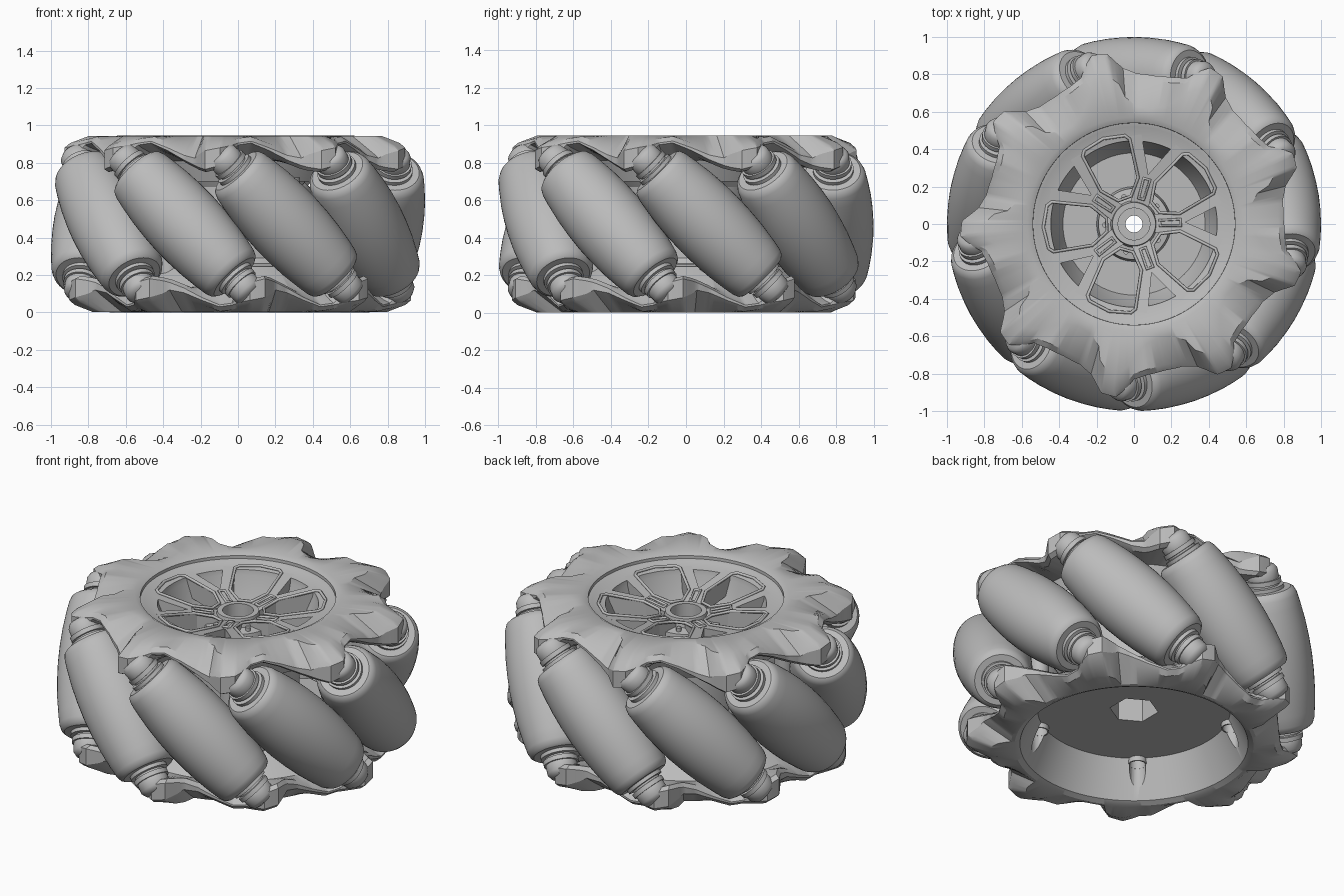
import bpy, bmesh, math
from mathutils import Matrix, Vector

cube = bpy.data.objects.get("Cube")
if cube:
    bpy.data.objects.remove(cube, do_unlink=True)

GREY = (0.5, 0.5, 0.5, 1)
mat = bpy.data.materials.new("plain grey")
mat.use_nodes = True
mat.diffuse_color = GREY
mat.node_tree.nodes["Principled BSDF"].inputs["Base Color"].default_value = GREY

COUNT = 9                 # rollers around the wheel
FIRST = -71               # angle of the first roller
LOBE = -98                # angle of the first upper lobe
MID = 0.4725              # half of the wheel height
RADIUS = 0.79             # distance of roller axes from the centre
SPOKES = [74 + 72 * k for k in range(5)]


def polar(r, deg, z=0.0):
    a = math.radians(deg)
    return Vector((r * math.cos(a), r * math.sin(a), z))


def dish(r):
    """Height of the shallow bowl that the spokes follow."""
    return 0.81 + 0.18 * r


def smooth(ob, angle):
    bpy.ops.object.select_all(action="DESELECT")
    ob.select_set(True)
    bpy.context.view_layer.objects.active = ob
    bpy.ops.object.shade_smooth_by_angle(angle=math.radians(angle))


def link(name, data, matrix=None):
    ob = bpy.data.objects.new(name, data)
    bpy.context.collection.objects.link(ob)
    if matrix:
        ob.matrix_world = matrix
    return ob


def finish(bm, name, angle=35):
    bmesh.ops.remove_doubles(bm, verts=bm.verts, dist=1e-5)
    bmesh.ops.recalc_face_normals(bm, faces=bm.faces)
    mesh = bpy.data.meshes.new(name)
    bm.to_mesh(mesh)
    bm.free()
    mesh.materials.append(mat)
    ob = link(name, mesh)
    smooth(ob, angle)
    return ob


def sweep(name, columns, angle=35):
    """Skin closed cross-sections into a closed ring."""
    bm = bmesh.new()
    cols = [[bm.verts.new(p) for p in col] for col in columns]
    for a, b in zip(cols, cols[1:] + cols[:1]):
        for i in range(len(a)):
            j = (i + 1) % len(a)
            bm.faces.new((a[i], b[i], b[j], a[j]))
    return finish(bm, name, angle)


def lathe(name, profile, n=48, angle=35):
    return sweep(name, [[polar(r, 360 * k / n, z) for r, z in profile] for k in range(n)], angle)


def flipped():
    """Half turn about a roller's radial direction: top side to bottom side."""
    up = Matrix.Translation((0, 0, MID))
    return up @ Matrix.Rotation(math.pi, 4, polar(1, FIRST)) @ up.inverted()


# Star-shaped side plates: phase, outer radius, top z, bottom z, ridge radius
TOOTH = [(-6, .865, .85, .76, .75), (-3, .92, .87, .75, .79), (2, .93, .885, .77, .80),
         (5, .885, .895, .82, .77), (8, .83, .91, .88, .71), (13, .81, .92, .89, .65),
         (20, .80, .885, .85, .62), (27, .805, .845, .80, .63), (32, .835, .83, .77, .68)]


def tooth(phase):
    keys = TOOTH + [(34,) + TOOTH[0][1:]]
    for a, b in zip(keys, keys[1:]):
        if a[0] <= phase <= b[0]:
            t = (phase - a[0]) / (b[0] - a[0])
            return [p + (q - p) * t for p, q in zip(a[1:], b[1:])]


def star_plate(name, inner, floor_r):
    columns = []
    for deg in range(360):
        outer, top, low, ridge = tooth((deg + 6) % 40 - 6)
        ridge = max(ridge, inner + 0.05)
        section = [(inner, .93), (inner + .03, .945), (ridge, .943), (outer - .03, top + .02),
                   (outer, top - .005), (outer, low + .015), (outer - .03, low),
                   (inner + .07, .81), (floor_r + .03, .70), (floor_r, .71)]
        columns.append([polar(r, deg + LOBE, z) for r, z in section])
    return sweep(name, columns, 30)


star_plate("upper_plate", .54, .53)
lower = star_plate("lower_plate", .63, .53)
lower.data.transform(flipped())

# Hub: top dish with a centre cup, drum and bottom floor
hub = lathe("hub", [(.045, .77), (.085, .77), (.085, .85), (.115, .85), (.125, .80), (.19, .79),
                    (.20, .72), (.38, .72), (.44, .86), (.445, dish(.445)), (.52, dish(.52)),
                    (.545, .915), (.56, .915), (.56, .705), (.36, .70), (.34, .67), (.34, .29),
                    (.36, .265), (.545, .26), (.54, .23), (.045, .23)], 96)


def cut(target, name, n, r, z0, z1, spots):
    """Drill straight prisms out of a part."""
    bm = bmesh.new()
    for spot in spots:
        bmesh.ops.create_cone(bm, cap_ends=True, segments=n, radius1=r, radius2=r, depth=z1 - z0,
                              matrix=Matrix.Translation(spot + Vector((0, 0, (z0 + z1) / 2))))
    tool = finish(bm, name)
    mod = target.modifiers.new("cut", "BOOLEAN")
    mod.operation, mod.solver, mod.object = "DIFFERENCE", "EXACT", tool
    smooth(target, 30)
    bpy.ops.object.modifier_apply(modifier=mod.name)
    smooth(target, 30)
    bpy.data.objects.remove(tool, do_unlink=True)


# Hexagonal socket, and five posts bored from below
POSTS = [polar(.555, a + 10) for a in SPOKES]
cut(hub, "hex_cutter", 6, .135, .1, .42, [Vector()])
for part in (hub, lower):
    cut(part, "bore_cutter", 20, .045, -.1, .5, POSTS)
for k, spot in enumerate(POSTS):
    post = lathe(f"post_{k + 1}", [(0, .4), (.044, .4), (.044, .2), (.052, .2), (.052, .72), (0, .72)], 20)
    post.location = spot


# Five forked spokes, lowered into the dish
def bar(bm, p, q, width, depth):
    d = q - p
    m = (Matrix.Translation((p + q) / 2 - Vector((0, 0, depth / 2)))
         @ Matrix.Rotation(math.atan2(d.y, d.x), 4, "Z")
         @ Matrix.Diagonal((d.length, width, depth, 1)))
    bmesh.ops.create_cube(bm, size=1, matrix=m)


bm = bmesh.new()
for a in SPOKES:
    bar(bm, polar(.10, a), polar(.27, a), .10, .11)
    for side in (-1, 1):
        bar(bm, polar(.235, a + 4 * side), polar(.475, a + 15 * side), .065, .108)
for v in bm.verts:
    v.co.z += dish(v.co.xy.length)
finish(bm, "spokes")


# Raised rims around the windows and along the spoke slots
def rim(name, loops, thick):
    cu = bpy.data.curves.new(name, "CURVE")
    cu.dimensions = "3D"
    cu.bevel_depth = thick
    cu.bevel_resolution = 1
    for pts in loops:
        sp = cu.splines.new("POLY")
        sp.points.add(len(pts) - 1)
        sp.use_cyclic_u = True
        for sp_pt, p in zip(sp.points, pts):
            sp_pt.co = (p.x, p.y, dish(p.length) + .004, 1)
    cu.materials.append(mat)
    link(name, cu)


WINDOW = [(.15, 14), (.25, 25), (.455, 17), (.475, 14), (.485, 0)]
half = [(r, -a) for r, a in reversed(WINDOW[:-1])]
rim("window_rims", [[polar(r, s + 36 + a) for r, a in WINDOW + half] for s in SPOKES], .009)
rim("slot_rims", [[polar(r, s + a) for r, a in ((.14, 6), (.25, 4), (.25, -4), (.14, -6))]
                  for s in SPOKES], .009)

# Small bolts around the hub centre
bm = bmesh.new()
for a in SPOKES:
    bmesh.ops.create_cone(bm, cap_ends=True, segments=12, radius1=.014, radius2=.014, depth=.03,
                          matrix=Matrix.Translation(polar(.155, a + 36, .80)))
finish(bm, "hub_bolts")

# Barrel rollers with grooved collars, and the lugs that hold them
BARREL = [(.21, 0), (.207, .1), (.199, .2), (.185, .3), (.174, .36), (.162, .388), (.145, .4),
          (.108, .4), (.108, .42), (.085, .422), (.085, .432), (.098, .434), (.098, .46), (0, .46)]
LUG = [(0, .45), (.085, .45), (.088, .465), (.086, .51), (.07, .533), (.035, .543), (0, .543)]
roller = lathe("roller", [(r, -s) for r, s in reversed(BARREL[1:])] + BARREL)
lug = lathe("lug", LUG, 32, 50)
for k in range(COUNT):
    angle = FIRST + 40 * k
    out = polar(1, angle)
    axis = (polar(1, angle - 90) + Vector((0, 0, 1))).normalized()
    m = Matrix((out, axis.cross(out), axis)).transposed().to_4x4()
    m.translation = out * RADIUS + Vector((0, 0, MID))
    turn = m @ Matrix.Rotation(math.pi, 4, "X")
    for name, src, place in (("roller", roller, m), ("upper_lug", lug, m), ("lower_lug", lug, turn)):
        link(f"{name}_{k + 1}", src.data, place)
for ob in (roller, lug):
    bpy.data.objects.remove(ob, do_unlink=True)
